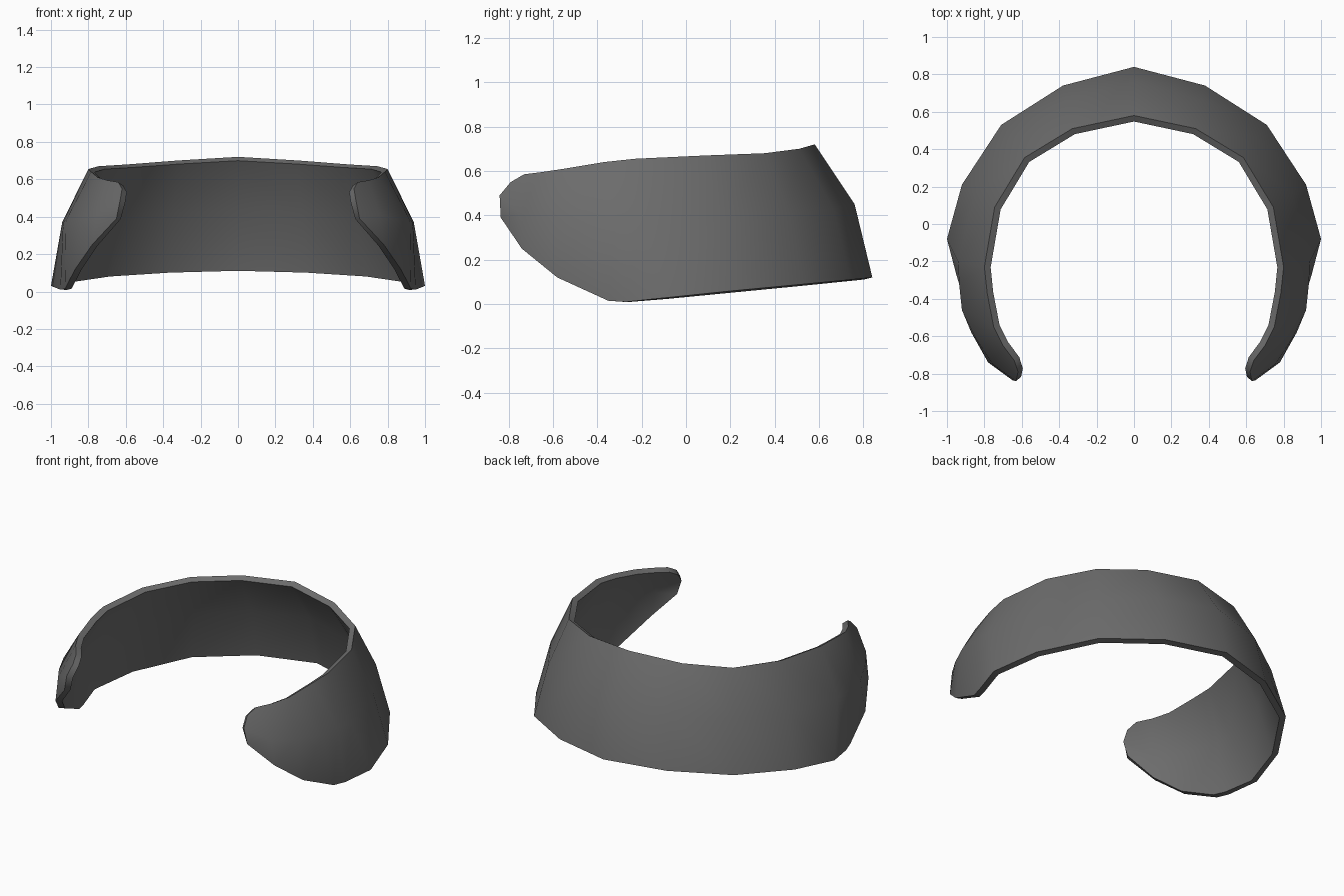
import bpy, math

cube = bpy.data.objects.get("Cube")
if cube:
    bpy.data.objects.remove(cube, do_unlink=True)

# Single grey material
grey = bpy.data.materials.new("dark_grey")
grey.use_nodes = True
color = (0.15, 0.15, 0.15, 1)
grey.diffuse_color = color
bsdf = grey.node_tree.nodes["Principled BSDF"]
bsdf.inputs["Base Color"].default_value = color
bsdf.inputs["Roughness"].default_value = 0.7

# Outer wall of one half, from back centre to front tip: lower, middle, upper edge
stations = [
    ((0, .84, .12), (0, .76, .45), (0, .58, .72)),
    ((.38, .74, .11), (.36, .665, .43), (.33, .51, .70)),
    ((.71, .53, .09), (.655, .465, .41), (.585, .355, .68)),
    ((.92, .21, .06), (.85, .16, .39), (.745, .09, .67)),
    ((1.0, -.08, .03), (.94, -.20, .37), (.80, -.23, .655)),
    ((.95, -.27, .01), (.935, -.32, .37), (.785, -.37, .64)),
    ((.925, -.35, .015), (.92, -.46, .38), (.75, -.55, .61)),
    ((.87, -.58, .12), (.84, -.62, .39), (.70, -.65, .595)),
    ((.78, -.74, .25), (.755, -.75, .41), (.64, -.73, .585)),
    ((.65, -.835, .39), (.63, -.84, .49), (.62, -.79, .55)),
]
verts = [p for s in stations for p in s]
faces = []
for i in range(len(stations) - 1):
    for r in range(2):
        a, b = i * 3 + r, (i + 1) * 3 + r
        faces.append((b, a, a + 1, b + 1))

mesh = bpy.data.meshes.new("collar_band")
mesh.from_pydata(verts, [], faces)
mesh.materials.append(grey)
band = bpy.data.objects.new("collar_band", mesh)
bpy.context.collection.objects.link(band)

# Mirror to the other side, then give the wall its thickness inward
mirror = band.modifiers.new("mirror", 'MIRROR')
mirror.use_clip = True
shell = band.modifiers.new("thickness", 'SOLIDIFY')
shell.thickness = 0.037
shell.offset = -1
shell.use_even_offset = True

# Fix the shape and shade it smooth
bpy.ops.object.select_all(action='DESELECT')
band.select_set(True)
bpy.context.view_layer.objects.active = band
bpy.ops.object.convert(target='MESH')
bpy.ops.object.shade_smooth_by_angle(angle=math.radians(60))
